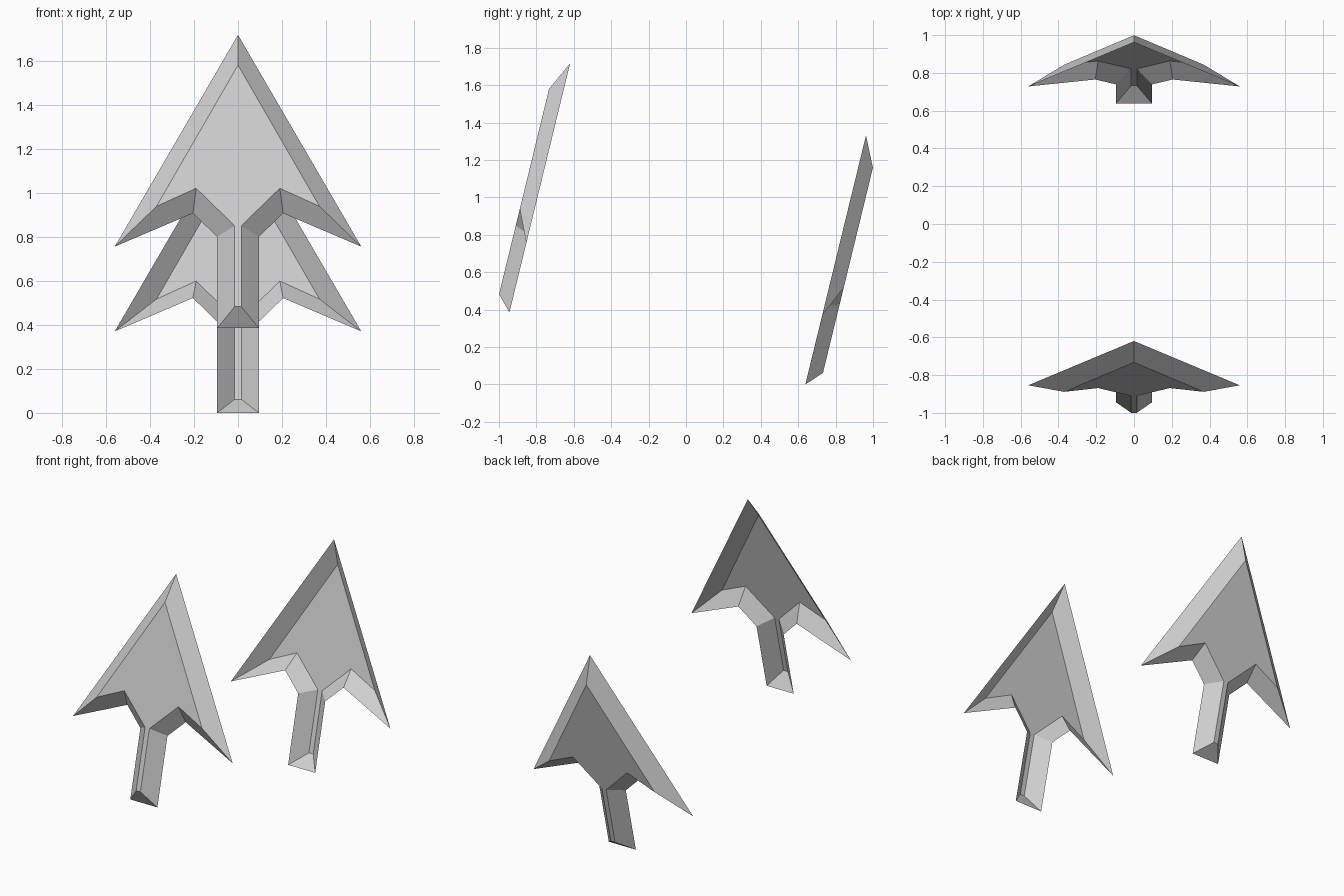
import bpy, bmesh, math
from mathutils import Vector

if "Cube" in bpy.data.objects:
    bpy.data.objects.remove(bpy.data.objects["Cube"])

grey = bpy.data.materials.new("plain grey")
grey.diffuse_color = (0.62, 0.62, 0.62, 1)
grey.use_nodes = True
grey.node_tree.nodes["Principled BSDF"].inputs["Base Color"].default_value = grey.diffuse_color

TILT = math.atan(0.2435)
DEPTH = 0.077
UP = Vector((0, math.sin(TILT), math.cos(TILT)))       # along the arrow
FRONT = Vector((0, -math.cos(TILT), math.sin(TILT)))   # out of the arrow plane

# Half outlines (x, distance up the arrow): tip, wing, notch, stem top, stem foot
RIM = [(0, 1.371), (0.56, 0.381), (0.205, 0.537), (0.095, 0.427), (0, 0)]
FACE = [(0, 1.211), (0.37, 0.551), (0.19, 0.635), (0.015, 0.460), (0, 0.082)]
RIM[-1] = (0.095, 0.0)
FACE[-1] = (0.015, 0.082)


def full(half):
    """Mirror a half outline into a closed loop."""
    return half + [(-x, s) for x, s in reversed(half[1:])]


def arrow(name, origin, side):
    """Open-backed arrow shell: a flat face with sloping sides out to a wider rim."""
    bm = bmesh.new()
    base = Vector(origin)
    rim = [bm.verts.new(base + Vector((x, 0, 0)) + UP * s) for x, s in full(RIM)]
    face = [bm.verts.new(base + Vector((x, 0, 0)) + UP * s + FRONT * DEPTH * side)
            for x, s in full(FACE)]
    faces = [bm.faces.new(face)]
    for i in range(len(rim)):
        j = (i + 1) % len(rim)
        faces.append(bm.faces.new((rim[i], rim[j], face[j], face[i])))
    # make the flat face and sides point outwards
    bmesh.ops.recalc_face_normals(bm, faces=faces)
    bm.normal_update()
    if faces[0].normal.dot(FRONT * side) < 0:
        bmesh.ops.reverse_faces(bm, faces=faces)
    me = bpy.data.meshes.new(name)
    bm.to_mesh(me)
    bm.free()
    me.materials.append(grey)
    ob = bpy.data.objects.new(name, me)
    bpy.context.collection.objects.link(ob)
    return ob


# Two arrows, flat faces pointing away from each other
arrow("front_arrow", (0, -0.944, 0.385), 1)
arrow("back_arrow", (0, 0.638, 0.0), -1)
